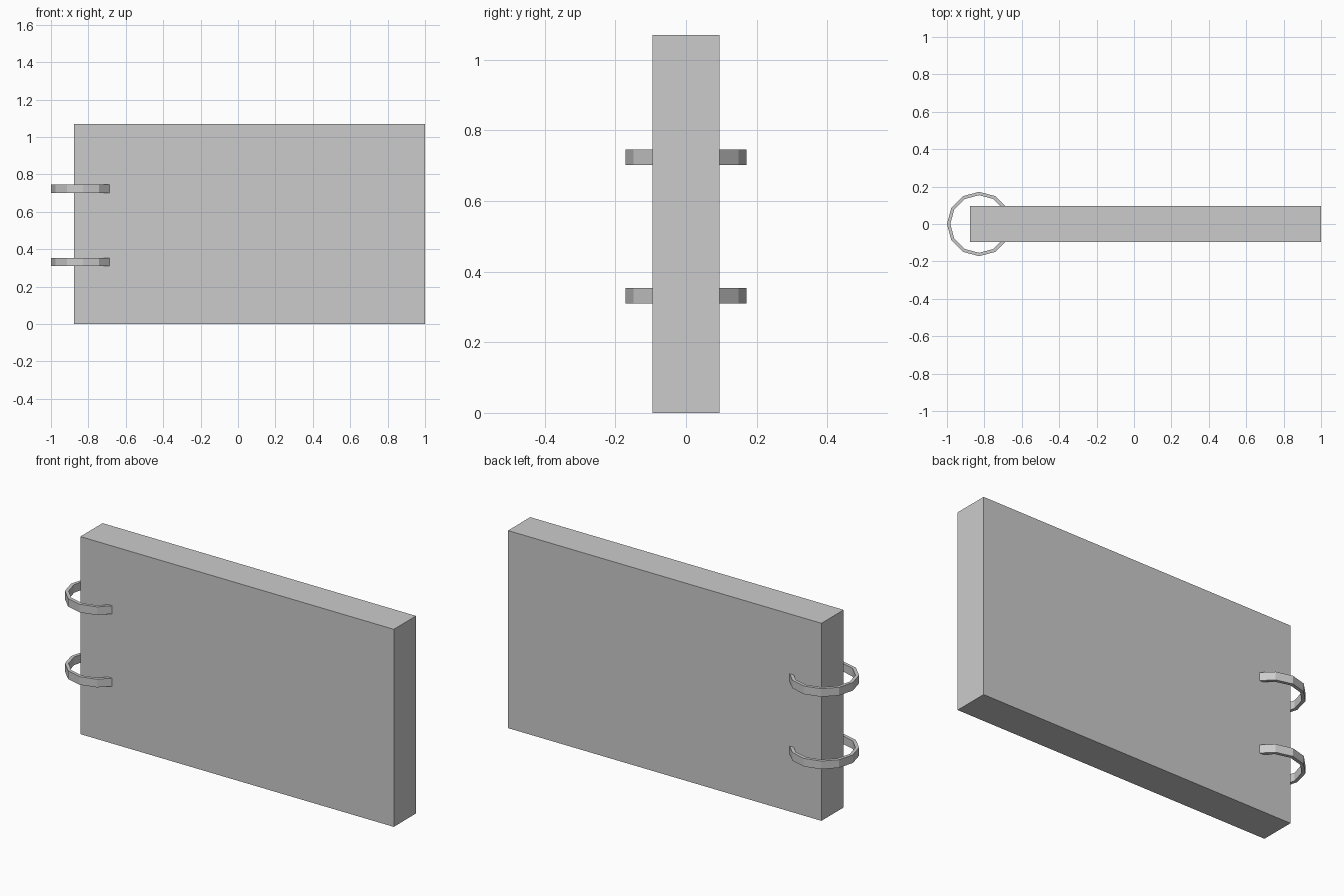
import bpy, bmesh
from math import cos, sin, pi

if "Cube" in bpy.data.objects:
    bpy.data.objects.remove(bpy.data.objects["Cube"])


def make_object(name, bm):
    bmesh.ops.recalc_face_normals(bm, faces=bm.faces)
    mesh = bpy.data.meshes.new(name)
    bm.to_mesh(mesh)
    bm.free()
    obj = bpy.data.objects.new(name, mesh)
    bpy.context.collection.objects.link(obj)
    return obj


def slab(name, x0, x1, depth, height):
    bm = bmesh.new()
    bmesh.ops.create_cube(bm, size=1)
    bmesh.ops.scale(bm, vec=(x1 - x0, depth, height), verts=bm.verts)
    bmesh.ops.translate(bm, vec=((x0 + x1) / 2, 0, height / 2), verts=bm.verts)
    return make_object(name, bm)


def ring(name, x, z0, z1, outer, inner, sides=12):
    # rectangular cross-section swept around a low-poly circle
    bm = bmesh.new()
    section = [(outer, z0), (outer, z1), (inner, z1), (inner, z0)]
    loops = [[bm.verts.new((x + r * cos(2 * pi * i / sides),
                            r * sin(2 * pi * i / sides), z))
              for r, z in section] for i in range(sides)]
    for i in range(sides):
        a, b = loops[i], loops[(i + 1) % sides]
        for j in range(4):
            k = (j + 1) % 4
            bm.faces.new((a[j], b[j], b[k], a[k]))
    return make_object(name, bm)


# main block
slab("block", -0.878, 1.0, 0.19, 1.07)

# two binder rings through the left edge
for label, z in (("lower", 0.31), ("upper", 0.702)):
    ring(label + "_ring", -0.828, z, z + 0.044, 0.172, 0.154)
